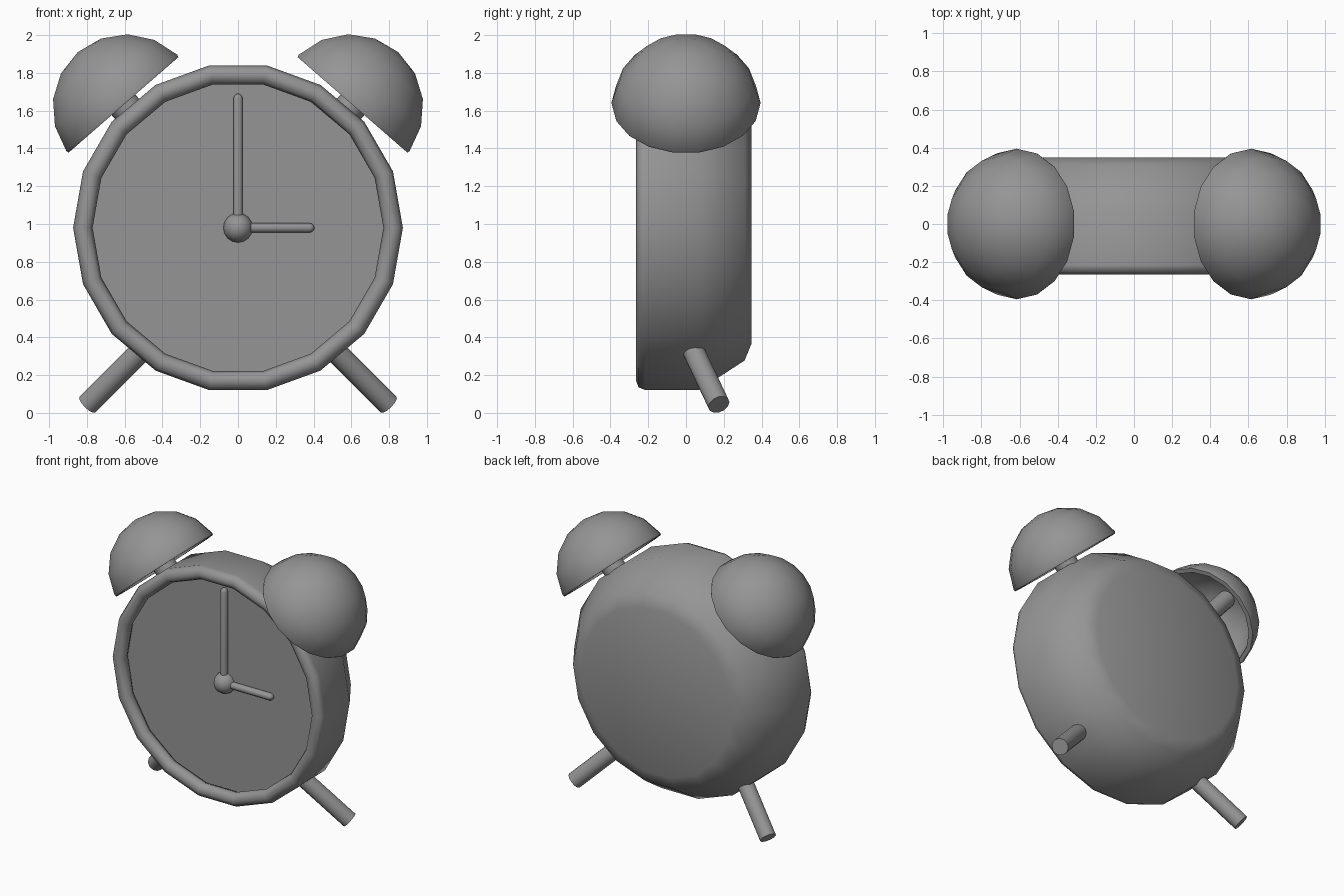
import bpy, bmesh, math
from mathutils import Vector

if "Cube" in bpy.data.objects:
    bpy.data.objects.remove(bpy.data.objects["Cube"])

grey = bpy.data.materials.new("plain grey")
grey.diffuse_color = (0.3, 0.3, 0.3, 1)
grey.use_nodes = True
grey.node_tree.nodes["Principled BSDF"].inputs["Base Color"].default_value = grey.diffuse_color


def lathe(name, profile, n, origin, axis, ref, closed=False, smooth=50):
    """Turn a (radius, height) profile around an axis; ref points at the first vertex."""
    w = Vector(axis).normalized()
    u = Vector(ref)
    u = (u - w * u.dot(w)).normalized()
    v = w.cross(u)
    bm = bmesh.new()
    rings = []
    for r, h in profile:
        c = Vector(origin) + w * h
        if r < 1e-6:
            rings.append([bm.verts.new(c)] * n)
            continue
        angles = [2 * math.pi * i / n for i in range(n)]
        rings.append([bm.verts.new(c + (u * math.cos(a) + v * math.sin(a)) * r) for a in angles])
    pairs = list(zip(rings, rings[1:]))
    if closed:
        pairs.append((rings[-1], rings[0]))
    for a, b in pairs:
        for i in range(n):
            j = (i + 1) % n
            quad = list(dict.fromkeys((a[i], a[j], b[j], b[i])))
            if len(quad) > 2:
                bm.faces.new(quad)
    bmesh.ops.recalc_face_normals(bm, faces=bm.faces)
    mesh = bpy.data.meshes.new(name)
    bm.to_mesh(mesh)
    bm.free()
    mesh.materials.append(grey)
    ob = bpy.data.objects.new(name, mesh)
    bpy.context.collection.objects.link(ob)
    bpy.ops.object.select_all(action='DESELECT')
    ob.select_set(True)
    bpy.context.view_layer.objects.active = ob
    bpy.ops.object.shade_smooth_by_angle(angle=math.radians(smooth))
    return ob


def arc(radius, start, end, steps, centre=0.0):
    """Profile points on a sphere, angles measured from the pole."""
    pts = []
    for i in range(steps + 1):
        t = math.radians(start + (end - start) * i / steps)
        pts.append((max(radius * math.sin(t), 0), centre + radius * math.cos(t)))
    return pts


def rod(name, start, end, r, n=12):
    d = Vector(end) - Vector(start)
    lathe(name, [(0, 0), (r, 0), (r, d.length), (0, d.length)], n, start, d, (0, 1, 0))


MID = 0.98
centre = (0, 0, MID)

# Case with a rounded back
lathe("case", [(0.872, -0.214), (0.872, 0.07), (0.714, 0.31), (0.62, 0.348), (0, 0.348)],
      18, centre, (0, 1, 0), (1, 0, 0))

# Rounded front rim
tube = [(0.8215 + 0.0515 * math.cos(k * math.pi / 4), -0.214 + 0.0515 * math.sin(k * math.pi / 4))
        for k in range(8)]
lathe("front_rim", tube, 18, centre, (0, 1, 0), (1, 0, 0), closed=True)

# Recessed dial
lathe("dial", [(0, -0.152), (0.84, -0.152)], 18, centre, (0, 1, 0), (1, 0, 0))

# Hands with rounded tips, and the centre knob
for name, length, axis in (("minute_hand", 0.71, (0, 0, 1)), ("hour_hand", 0.405, (1, 0, 0))):
    r = 0.026
    tip = arc(r, 90, 0, 3, length - r)
    lathe(name, [(0, 0), (r, 0)] + tip, 10, (0, -0.163, MID), axis, (0, 1, 0))
lathe("centre_knob", arc(0.078, 0, 180, 8), 16, (0, -0.153, MID), (0, 1, 0), (1, 0, 0))

for side, s in (("left", -1), ("right", 1)):
    # Hollow bell, tilted outward
    tilt = math.radians(49)
    axis = Vector((s * math.cos(tilt), 0, math.sin(tilt)))
    hub = Vector((s * 0.588, 0, 1.61))
    R, inner = 0.397, 0.36
    lip = R * math.cos(math.radians(84))
    shell = (arc(R, 0, 84, 4) + [(R * 0.985, lip - 0.014), (inner, lip - 0.014)]
             + arc(inner, 84, 0, 4))
    lathe(side + "_bell", shell, 18, hub, axis, (0, 1, 0))
    # Collar on the case and post up into the bell
    rod(side + "_bell_collar", hub - axis * 0.15, hub + axis * 0.06, 0.083)
    rod(side + "_bell_post", hub + axis * 0.05, hub + axis * 0.36, 0.062)
    # Splayed leg
    rod(side + "_leg", (s * 0.442, 0.005, 0.4), (s * 0.798, 0.174, 0.044), 0.059)
